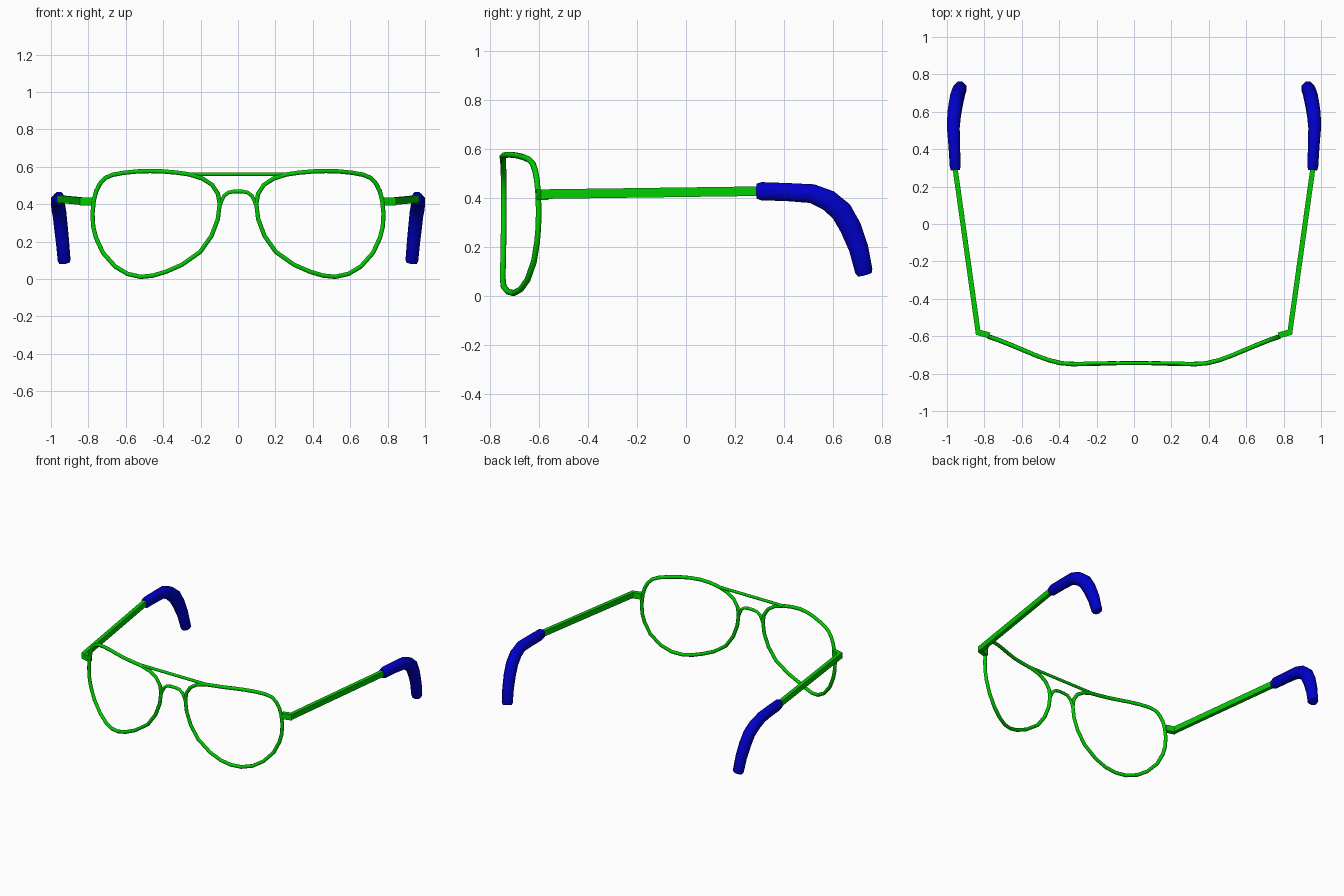
import bpy, bmesh, math
from mathutils import Vector

if "Cube" in bpy.data.objects:
    bpy.data.objects.remove(bpy.data.objects["Cube"])


def material(name, rgb):
    m = bpy.data.materials.new(name)
    m.diffuse_color = (*rgb, 1)
    m.use_nodes = True
    m.node_tree.nodes["Principled BSDF"].inputs["Base Color"].default_value = m.diffuse_color
    return m


GREEN = material("frame green", (0, 0.604, 0))
BLUE = material("tip blue", (0, 0, 0.604))


def sweep(name, path, radii, side, mat, sides=8, closed=False, mirror=True):
    """Sweep a flat-sided ring along a path; radii are (along side, across)."""
    pts = [Vector(p) for p in path]
    n = len(pts)
    if not isinstance(radii, list):
        radii = [radii] * n
    grow = 1 / math.cos(math.pi / sides)
    bm = bmesh.new()
    rings = []
    for i, p in enumerate(pts):
        a = pts[i - 1] if (i or closed) else p
        b = pts[(i + 1) % n] if (i < n - 1 or closed) else p
        t1 = (p - a).normalized()
        t2 = (b - p).normalized()
        t = (t1 + t2).normalized()
        u = Vector(side)
        u = (u - t * u.dot(t)).normalized()
        v = t.cross(u)
        ring = []
        for k in range(sides):
            ang = (k + 0.5) * 2 * math.pi / sides
            ring.append(bm.verts.new(p + grow * (u * radii[i][0] * math.cos(ang)
                                                 + v * radii[i][1] * math.sin(ang))))
        rings.append(ring)
    for i in range(n if closed else n - 1):
        r, s = rings[i], rings[(i + 1) % n]
        for k in range(sides):
            j = (k + 1) % sides
            bm.faces.new((r[k], r[j], s[j], s[k]))
    if not closed:
        bm.faces.new(rings[0][::-1])
        bm.faces.new(rings[-1])
    bmesh.ops.recalc_face_normals(bm, faces=bm.faces)
    me = bpy.data.meshes.new(name)
    bm.to_mesh(me)
    bm.free()
    me.materials.append(mat)
    ob = bpy.data.objects.new(name, me)
    bpy.context.collection.objects.link(ob)
    bpy.ops.object.select_all(action='DESELECT')
    ob.select_set(True)
    bpy.context.view_layer.objects.active = ob
    bpy.ops.object.shade_smooth_by_angle(angle=math.radians(60))
    if mirror:
        mod = ob.modifiers.new("mirror", 'MIRROR')
        mod.use_mirror_merge = False
    return ob


# Wrap of the front: depth as a function of x
WRAP = [(0, -.742), (.25, -.748), (.35, -.75), (.42, -.740), (.5, -.713),
        (.6, -.671), (.7, -.629), (.8, -.594)]


def wrap(x):
    x = abs(x)
    for (x0, y0), (x1, y1) in zip(WRAP, WRAP[1:]):
        if x <= x1:
            return y0 + (y1 - y0) * (x - x0) / (x1 - x0)
    return WRAP[-1][1]


# Teardrop lens rims
rim = [(.19, .537), (.26, .559), (.33, .569), (.40, .575), (.47, .577), (.54, .575),
       (.61, .568), (.67, .557), (.71, .54), (.738, .51), (.758, .47), (.771, .42),
       (.778, .35), (.774, .28), (.759, .22), (.722, .14), (.657, .067), (.59, .027),
       (.52, .0115), (.455, .018), (.385, .039), (.30, .076), (.202, .145), (.142, .23),
       (.108, .32), (.098, .40), (.107, .455), (.138, .503)]
sweep("lens_rim", [(x, wrap(x), z) for x, z in rim], (.0115, .0115), (0, 1, 0), GREEN,
      closed=True)

# Brow bar and nose bridge
sweep("brow_bar", [(x, -.745, .560) for x in (-.27, 0, .27)], (.0095, .0095), (0, 1, 0),
      GREEN, mirror=False)
half = [(.100, .385), (.089, .415), (.074, .445), (.05, .463), (.02, .468)]
arch = [(-x, z) for x, z in half] + half[::-1]
sweep("nose_bridge", [(x, wrap(x), z) for x, z in arch], (.01, .01), (0, 1, 0),
      GREEN, mirror=False)

# Hinge end pieces and temple arms
sweep("hinge_block", [(.772, -.596, .414), (.841, -.577, .414)], (.021, .016), (0, 0, 1),
      GREEN, sides=4)
sweep("temple_arm", [(.832, -.590, .416), (.956, .295, .428)], (.0135, .0195), (1, 0, 0),
      GREEN, sides=4)

# Curved ear tips
tip = [(.955, .288, .428), (.956, .308, .428), (.961, .42, .424), (.966, .515, .418),
       (.962, .582, .390), (.954, .635, .345), (.947, .672, .280), (.938, .705, .195),
       (.930, .726, .103), (.928, .730, .088)]
size = [(.024, .030), (.029, .037), (.031, .037), (.034, .039), (.036, .043),
        (.036, .045), (.036, .044), (.035, .040), (.034, .036), (.029, .029)]
sweep("ear_tip", tip, size, (1, 0, 0), BLUE)
